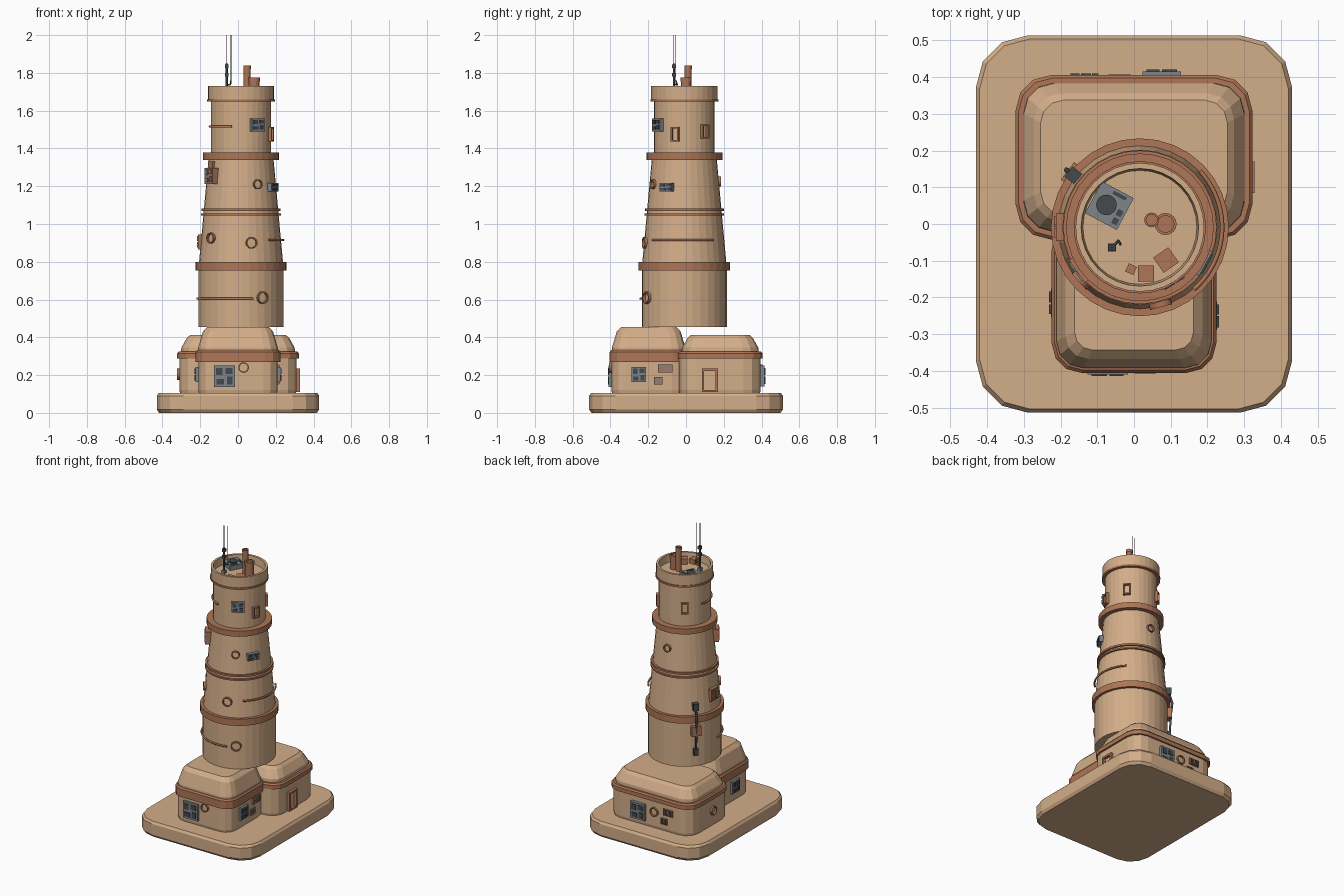
import bpy, bmesh, math
from mathutils import Matrix, Vector

if "Cube" in bpy.data.objects:
    bpy.data.objects.remove(bpy.data.objects["Cube"], do_unlink=True)


def material(name, rgb):
    m = bpy.data.materials.new(name)
    m.use_nodes = True
    m.diffuse_color = (*rgb, 1)
    m.node_tree.nodes["Principled BSDF"].inputs["Base Color"].default_value = (*rgb, 1)
    return m


TAN = material("sand plaster", (0.65, 0.42, 0.25))
RUST = material("rust trim", (0.42, 0.18, 0.095))
GREY = material("grey metal", (0.21, 0.235, 0.26))
DARK = material("dark metal", (0.06, 0.068, 0.075))
CX, CY = 0.016, -0.009  # tower axis


def finish(name, bm, mat, matrix=Matrix()):
    bmesh.ops.remove_doubles(bm, verts=bm.verts, dist=1e-5)
    bmesh.ops.recalc_face_normals(bm, faces=bm.faces)
    me = bpy.data.meshes.new(name)
    bm.to_mesh(me)
    bm.free()
    me.materials.append(mat)
    ob = bpy.data.objects.new(name, me)
    ob.matrix_world = matrix
    bpy.context.collection.objects.link(ob)
    return ob


def skin(bm, rings, wrap=False):
    n = len(rings[0])
    pairs = list(zip(rings, rings[1:])) + ([(rings[-1], rings[0])] if wrap else [])
    for a, b in pairs:
        for i in range(n):
            j = (i + 1) % n
            bm.faces.new((a[i], a[j], b[j], b[i]))


def lathe(name, mat, profile, matrix=None, wrap=False, sides=32):
    """Revolve (radius, height) points; the default axis is the tower's."""
    bm = bmesh.new()
    turn = [2 * math.pi * i / sides for i in range(sides)]
    rings = [[bm.verts.new((r * math.cos(t), r * math.sin(t), z)) for t in turn] for r, z in profile]
    skin(bm, rings, wrap)
    return finish(name, bm, mat, matrix or Matrix.Translation((CX, CY, 0)))


def band(name, r0, r1, z0, z1):
    return lathe(name, RUST, [(r0, z0), (r1, z0), (r1, z1), (r0, z1)], wrap=True)


def rounded_block(name, mat, x0, x1, y0, y1, radius, levels):
    """Loft rounded rectangles through (height, inset) levels."""
    bm = bmesh.new()
    rings = []
    for z, inset in levels:
        r = max(radius - inset * 0.5, 0.02)
        ring = []
        for k, (x, y) in enumerate([(x1, y1), (x0, y1), (x0, y0), (x1, y0)]):
            sx, sy = (1 if x == x1 else -1), (1 if y == y1 else -1)
            for s in range(4):
                t = math.pi / 2 * (k + s / 3)
                ring.append(bm.verts.new((x - sx * (inset + r) + r * math.cos(t),
                                          y - sy * (inset + r) + r * math.sin(t), z)))
        rings.append(ring)
    skin(bm, rings)
    bm.faces.new(rings[0])
    bm.faces.new(rings[-1])
    return finish(name, bm, mat)


def frame(x, y, z, az):
    """Local axes on a wall: x along it, y up, z outward."""
    a = math.radians(az)
    out, up = Vector((math.cos(a), math.sin(a), 0)), Vector((0, 0, 1))
    return Matrix.Translation((x, y, z)) @ Matrix((up.cross(out), up, out)).transposed().to_4x4()


def on_tower(az, z):
    r = 0.225 if z < 0.78 else 0.162 if z > 1.36 else 0.222 - (z - 0.8) * 0.093
    a = math.radians(az)
    return frame(CX + r * math.cos(a), CY + r * math.sin(a), z, az)


def boxes(name, mat, matrix, items):
    """Each item: centre u, v, size w, h, and depth from d0 to d1."""
    bm = bmesh.new()
    for u, v, w, h, d0, d1 in items:
        bmesh.ops.create_cube(bm, size=1, matrix=Matrix.Translation((u, v, (d0 + d1) / 2))
                              @ Matrix.Diagonal((w, h, d1 - d0, 1)))
    return finish(name, bm, mat, matrix)


def panel(name, m, w, h, d=0.014, mat=GREY, inlay=DARK):
    boxes(name, mat, m, [(0, 0, w, h, -0.02, d)])
    cells = [(-0.25, 0.22, 0.3, 0.34), (0.22, 0.25, 0.34, 0.28), (-0.2, -0.25, 0.38, 0.26), (0.26, -0.2, 0.26, 0.36)]
    boxes(name + "_cells", inlay, m, [(u * w, v * h, a * w, b * h, d - 0.01, d + 0.005) for u, v, a, b in cells])


def porthole(name, m, r):
    lathe(name, RUST, [(r * 0.78, -0.02), (r, -0.02), (r, 0.012), (r * 0.78, 0.012)], m, True, 20)


def window(name, m, w, h, d=0.014, t=0.008):
    boxes(name, RUST, m, [(s * (w - t) / 2, 0, t, h, -0.02, d) for s in (-1, 1)]
          + [(0, s * (h - t) / 2, w, t, -0.02, d) for s in (-1, 1)])


def pipe(name, mat, points, radius):
    cu = bpy.data.curves.new(name, "CURVE")
    cu.dimensions = "3D"
    cu.bevel_depth, cu.bevel_resolution, cu.use_fill_caps = radius, 1, True
    sp = cu.splines.new("POLY")
    sp.points.add(len(points) - 1)
    for p, co in zip(sp.points, points):
        p.co = (*co, 1)
    cu.materials.append(mat)
    ob = bpy.data.objects.new(name, cu)
    bpy.context.collection.objects.link(ob)


def arc_pipe(name, z, r, a0, a1):
    angles = [math.radians(a0 + (a1 - a0) * i / 20) for i in range(21)]
    pipe(name, RUST, [(CX + r * math.cos(a), CY + r * math.sin(a), z) for a in angles], 0.006)


# Base slab
rounded_block("base_slab", TAN, -0.43, 0.43, -0.513, 0.513, 0.14,
              [(0, 0.012), (0.018, 0), (0.09, 0), (0.105, 0.01)])

# Rear and front buildings with trim and sloped roofs
rounded_block("rear_building", TAN, -0.31, 0.31, -0.037, 0.395, 0.09, [(0.1, 0.004), (0.12, 0), (0.3, 0)])
rounded_block("rear_trim", RUST, -0.322, 0.322, -0.042, 0.405, 0.095, [(0.288, 0), (0.315, 0), (0.324, 0.008)])
rounded_block("rear_roof", TAN, -0.322, 0.322, -0.042, 0.405, 0.095,
              [(0.31, 0.02), (0.345, 0.022), (0.395, 0.05), (0.412, 0.068)])
rounded_block("front_building", TAN, -0.21, 0.21, -0.395, 0.0, 0.075, [(0.1, 0.004), (0.12, 0), (0.29, 0)])
rounded_block("front_trim", RUST, -0.224, 0.224, -0.405, 0.01, 0.08, [(0.27, 0), (0.322, 0), (0.332, 0.008)])
rounded_block("front_roof", TAN, -0.224, 0.224, -0.405, 0.01, 0.08,
              [(0.31, 0.012), (0.345, 0.013), (0.43, 0.038), (0.455, 0.062)])

# Tower shell with a recessed roof
lathe("tower", TAN, [(0, 0.455), (0.225, 0.455), (0.225, 0.78), (0.222, 0.8), (0.172, 1.345), (0.16, 1.365),
                     (0.16, 1.655), (0.175, 1.66), (0.175, 1.73), (0.16, 1.73), (0.155, 1.68), (0, 1.68)])
band("lower_ring", 0.2, 0.242, 0.755, 0.8)
band("upper_ring", 0.15, 0.201, 1.34, 1.378)
band("thin_ring_low", 0.18, 0.211, 1.045, 1.055)
band("thin_ring_high", 0.18, 0.209, 1.07, 1.082)
band("collar_lip", 0.15, 0.18, 1.648, 1.66)
arc_pipe("low_pipe", 0.605, 0.232, 185, 286)
arc_pipe("middle_pipe", 0.915, 0.224, -49, 43)
arc_pipe("high_pipe", 1.515, 0.166, 165, 253)

# Tower fittings
for i, (az, z, r) in enumerate([(300, 0.61, 0.033), (222, 0.925, 0.029), (285, 0.9, 0.031),
                                (298, 1.21, 0.026), (90, 1.225, 0.026)]):
    porthole(f"tower_porthole_{i}", on_tower(az, z), r)
for i, (az, z) in enumerate([(-17, 1.475), (41, 1.49), (125, 1.5)]):
    window(f"tower_window_{i}", on_tower(az, z), 0.045, 0.075)
panel("tower_vent_high", on_tower(302, 1.525), 0.08, 0.068)
panel("tower_vent_middle", on_tower(331, 1.195), 0.075, 0.045, 0.02)
panel("tower_hatch", on_tower(180, 0.905), 0.075, 0.08, 0.016, RUST, RUST)
panel("tower_box", on_tower(215, 1.255), 0.075, 0.085, 0.03, RUST, GREY)
boxes("tower_box_cap", RUST, on_tower(215, 1.315), [(-0.015, 0, 0.04, 0.03, -0.02, 0.015)])

# Cable with boxes on the rear side
for name, mat, z, w, h, d in [("cable_top_box", DARK, 0.86, 0.035, 0.045, 0.03),
                              ("cable_middle_box", RUST, 0.7, 0.06, 0.065, 0.025),
                              ("cable_low_box", DARK, 0.555, 0.028, 0.045, 0.02)]:
    boxes(name, mat, on_tower(142, z), [(0, 0, w, h, -0.02, d)])
path = [(0.86, 0.015), (0.78, 0.03), (0.7, 0.02), (0.555, 0.012)]
pipe("cable", DARK, [on_tower(142, z) @ Vector((0, 0, d)) for z, d in path], 0.007)

# Roof equipment
for name, x, y, r, top in [("tall_chimney", 0.048, 0.011, 0.02, 1.84), ("wide_chimney", 0.086, 0.0, 0.03, 1.775)]:
    lathe(name, RUST, [(0, 1.67), (r * 0.9, 1.67), (r * 0.9, top - 0.02), (r, top - 0.02), (r, top),
                       (r * 0.75, top), (r * 0.75, top - 0.01), (0, top - 0.01)],
          Matrix.Translation((x, y, 0)), sides=16)
for i, (x, y, s, a) in enumerate([(0.087, -0.098, 0.05, 35), (0.033, -0.135, 0.044, 0), (-0.008, -0.123, 0.024, -25)]):
    m = Matrix.Translation((x, y, 1.68)) @ Matrix.Rotation(math.radians(a), 4, "Z")
    boxes(f"roof_crate_{i}", RUST, m, [(0, 0, s, s, -0.005, s * 0.7)])
unit = Matrix.Translation((-0.067, 0.05, 1.68)) @ Matrix.Rotation(math.radians(-28), 4, "Z")
boxes("cooling_unit", GREY, unit, [(0, 0, 0.098, 0.098, -0.005, 0.03)])
lathe("cooling_fan", DARK, [(0, 0.02), (0.028, 0.02), (0.028, 0.036), (0, 0.036)],
      unit @ Matrix.Translation((-0.008, -0.002, 0)), sides=16)
boxes("cooling_vents", DARK, unit, [(0.034, v, 0.016, 0.018, 0.02, 0.034) for v in (-0.03, -0.005)]
      + [(0.012, 0.037, 0.04, 0.01, 0.02, 0.034)])

# Antennas
boxes("antenna_foot", GREY, Matrix.Translation((-0.06, -0.064, 1.68)), [(0, 0, 0.022, 0.022, -0.005, 0.02)])
pipe("antenna_mast", DARK, [(-0.06, -0.064, 1.68), (-0.06, -0.064, 1.85)], 0.006)
pipe("antenna_rod", DARK, [(-0.06, -0.064, 1.8), (-0.06, -0.064, 2.0)], 0.002)
boxes("antenna_clamps", DARK, Matrix.Translation((-0.06, -0.064, 0)),
      [(0, 0, 0.02, 0.02, z, z + 0.02) for z in (1.78, 1.825)])
pipe("antenna_arm", DARK, [(-0.06, -0.064, 1.74), (-0.042, -0.045, 1.735), (-0.037, -0.055, 1.76)], 0.004)
pipe("side_antenna_rod", DARK, [(-0.037, -0.055, 1.74), (-0.037, -0.055, 2.0)], 0.002)

# Building fittings
panel("front_panel", frame(-0.072, -0.395, 0.194, -90), 0.11, 0.112)
porthole("front_porthole", frame(0.03, -0.395, 0.24, -90), 0.028)
for side, az in ((1, 0), (-1, 180)):
    panel(f"side_panel_{az}", frame(side * 0.21, -0.25 if side > 0 else -0.215, 0.203, az), 0.078, 0.08, 0.016)
panel("side_rust_panel", frame(0.21, -0.11, 0.235, 0), 0.075, 0.042, 0.008, RUST, GREY)
panel("side_rust_panel_small", frame(0.21, -0.148, 0.17, 0), 0.045, 0.04, 0.008, RUST, GREY)
window("rear_door", frame(0.31, 0.127, 0.172, 0), 0.085, 0.125, 0.018, 0.012)
porthole("rear_side_porthole", frame(-0.31, 0.155, 0.205, 180), 0.03)
panel("back_panel", frame(0.075, 0.395, 0.195, 90), 0.105, 0.11, 0.02)
porthole("back_porthole", frame(-0.04, 0.395, 0.215, 90), 0.03)
panel("back_rust_panel", frame(-0.145, 0.395, 0.235, 90), 0.07, 0.042, 0.01, RUST, DARK)
panel("back_rust_panel_small", frame(-0.115, 0.395, 0.17, 90), 0.045, 0.04, 0.01, RUST, DARK)
